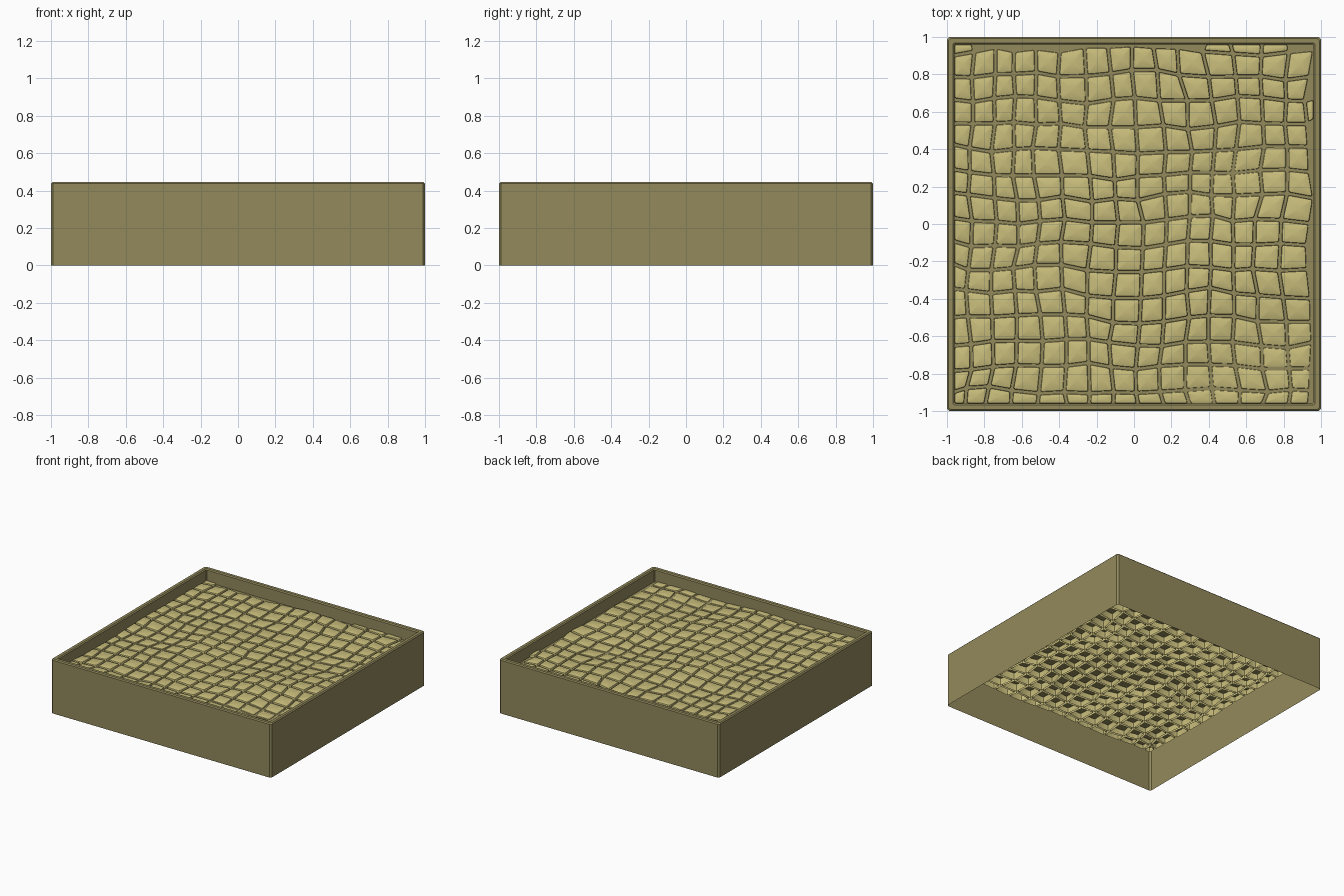
import bpy, bmesh, math
from mathutils import Vector, noise

if "Cube" in bpy.data.objects:
    bpy.data.objects.remove(bpy.data.objects["Cube"])

FLOOR = 0.34      # bed height inside the tray
INNER = 0.96      # inner face of the tray wall
STEP = 0.13       # average stone spacing
GAP = 0.011       # half the joint width


def material(name, color):
    m = bpy.data.materials.new(name)
    m.diffuse_color = color
    m.use_nodes = True
    m.node_tree.nodes["Principled BSDF"].inputs["Base Color"].default_value = m.diffuse_color
    return m


def finish(bm, name, mat):
    me = bpy.data.meshes.new(name)
    bm.to_mesh(me)
    bm.free()
    me.materials.append(mat)
    ob = bpy.data.objects.new(name, me)
    bpy.context.collection.objects.link(ob)
    return ob


def bridge(bm, a, b):
    n = len(a)
    for i in range(n):
        j = (i + 1) % n
        bm.faces.new((a[i], a[j], b[j], b[i]))


earth = material("earth", (0.29, 0.254, 0.107, 1))
stone = material("stone", (0.58, 0.51, 0.20, 1))

# Tray: thin rim with chamfered corners, recessed flat bed, open underneath
bm = bmesh.new()
rings = []
for r, z, c in [(1, 0, .012), (1, .437, .012), (.992, .445, .012),
                (.968, .445, .006), (.96, .437, .006), (INNER, FLOOR, .006)]:
    k = r - c
    pts = [(r, -k), (r, k), (k, r), (-k, r), (-r, k), (-r, -k), (-k, -r), (k, -r)]
    rings.append([bm.verts.new((x, y, z)) for x, y in pts])
for a, b in zip(rings, rings[1:]):
    bridge(bm, a, b)
bm.faces.new(rings[-1])
finish(bm, "tray", earth)


# Warped grid of joint crossings, with a gentle swell in height
def crossing(i, j):
    x, y = 0.02 + STEP * i, 0.02 + STEP * j
    w = noise.noise_vector(Vector((x * 2.3 + 5, y * 2.3, 1.7))) * 0.055
    f = noise.noise_vector(Vector((x * 7, y * 7 + 3, 8.1))) * 0.022
    x, y = x + w.x + f.x, y + w.y + f.y
    lim = INNER + GAP - 0.004
    return Vector((max(-lim, min(lim, x)), max(-lim, min(lim, y)), 0))


def height(p):
    n = noise.noise(Vector((p.x * 1.8, p.y * 1.8 + 9, 4.2)))
    return FLOOR + 0.017 + 0.024 * max(-0.6, min(0.7, n))


def inset(quad, d):
    # move every edge inward by d and intersect neighbouring edges
    out = []
    for i in range(4):
        p, q, s = quad[i - 1], quad[i], quad[(i + 1) % 4]
        u, v = (q - p).normalized(), (s - q).normalized()
        cr = u.x * v.y - u.y * v.x
        if cr < 0.2:
            return None
        out.append(q + (v - u) * (d / cr))
    return out


def rounded(quad, r):
    pts = []
    for i in range(4):
        p, q, s = quad[i - 1], quad[i], quad[(i + 1) % 4]
        a = q + (p - q).normalized() * r
        b = q + (s - q).normalized() * r
        pts += [a, a * .25 + q * .5 + b * .25, b]
    return pts


# Paving stones: hollow shells with eased top edges, passing through the bed
bm = bmesh.new()
for i in range(-9, 9):
    for j in range(-9, 9):
        quad = [crossing(i, j), crossing(i + 1, j),
                crossing(i + 1, j + 1), crossing(i, j + 1)]
        if min((quad[k] - quad[k - 1]).length for k in range(4)) < 0.045:
            continue
        base, top = inset(quad, GAP - 0.003), inset(quad, GAP + 0.005)
        if not base or not top:
            continue
        shells = []
        for q, drop in ((base, 0.065), (base, 0.008), (inset(quad, GAP - 0.001), 0.003), (top, 0)):
            shells.append([bm.verts.new((p.x, p.y, height(p) - drop))
                           for p in rounded(q, 0.009)])
        for a, b in zip(shells, shells[1:]):
            bridge(bm, a, b)
        mid = sum((v.co for v in shells[-1]), Vector()) / 12
        hub = bm.verts.new((mid.x, mid.y, height(mid)))
        for k in range(12):
            bm.faces.new((shells[-1][k], shells[-1][(k + 1) % 12], hub))
paving = finish(bm, "paving_stones", stone)

bpy.context.view_layer.objects.active = paving
paving.select_set(True)
bpy.ops.object.shade_smooth_by_angle(angle=math.radians(30))
